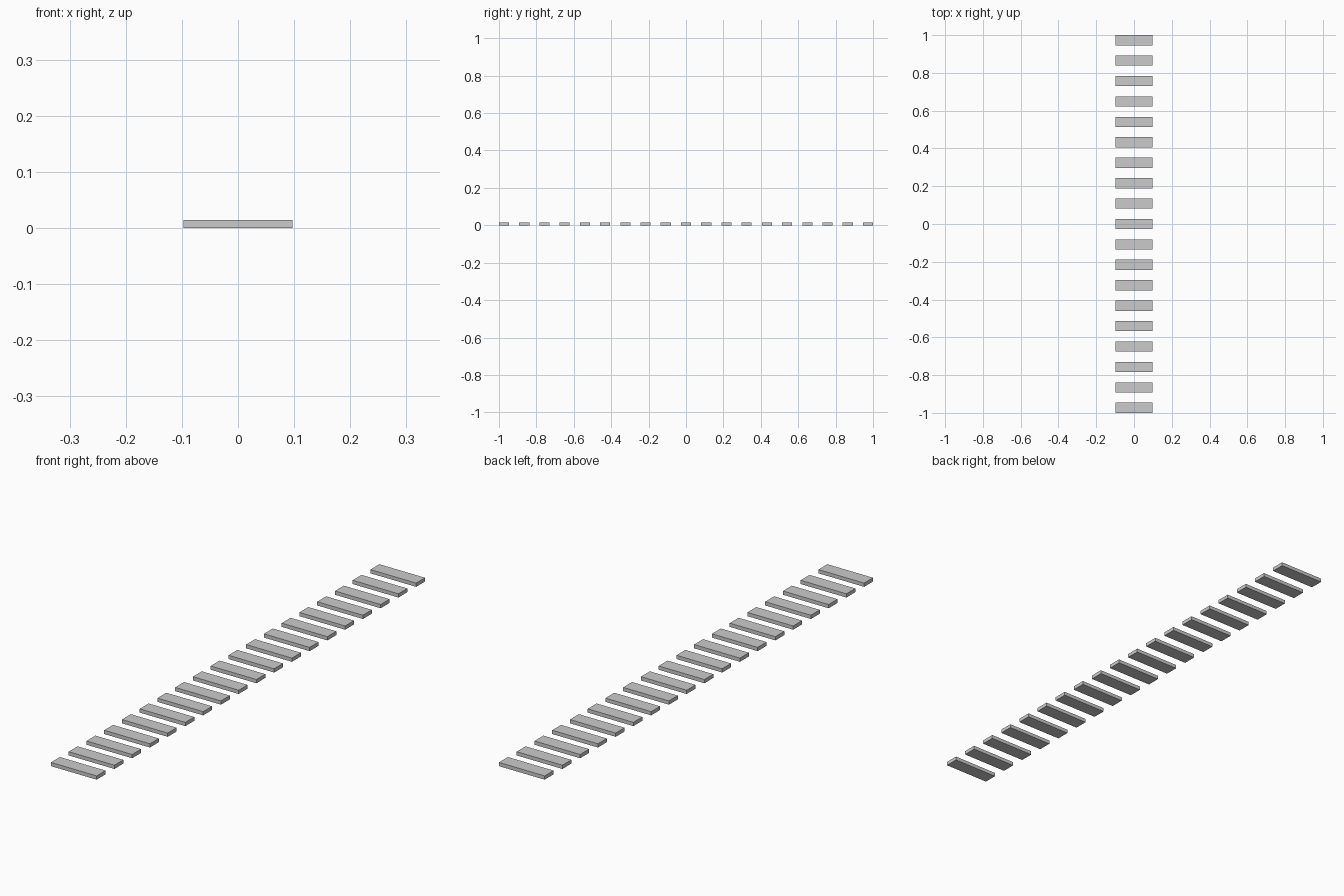
import bpy
import bmesh
from mathutils import Matrix

if "Cube" in bpy.data.objects:
    bpy.data.objects.remove(bpy.data.objects["Cube"])

COUNT = 19
WIDTH, DEPTH, HEIGHT = 0.195, 0.054, 0.0145
PITCH = (2.0 - DEPTH) / (COUNT - 1)


def add_slat(index):
    # One flat rectangular slat standing on z = 0
    bm = bmesh.new()
    bmesh.ops.create_cube(bm, size=1.0, matrix=Matrix.Diagonal((WIDTH, DEPTH, HEIGHT, 1.0)))
    mesh = bpy.data.meshes.new(f"slat_{index + 1:02d}")
    bm.to_mesh(mesh)
    bm.free()
    slat = bpy.data.objects.new(mesh.name, mesh)
    slat.location = (0.0, (index - (COUNT - 1) / 2) * PITCH, HEIGHT / 2)
    bpy.context.collection.objects.link(slat)


# Evenly spaced row along y
for i in range(COUNT):
    add_slat(i)
